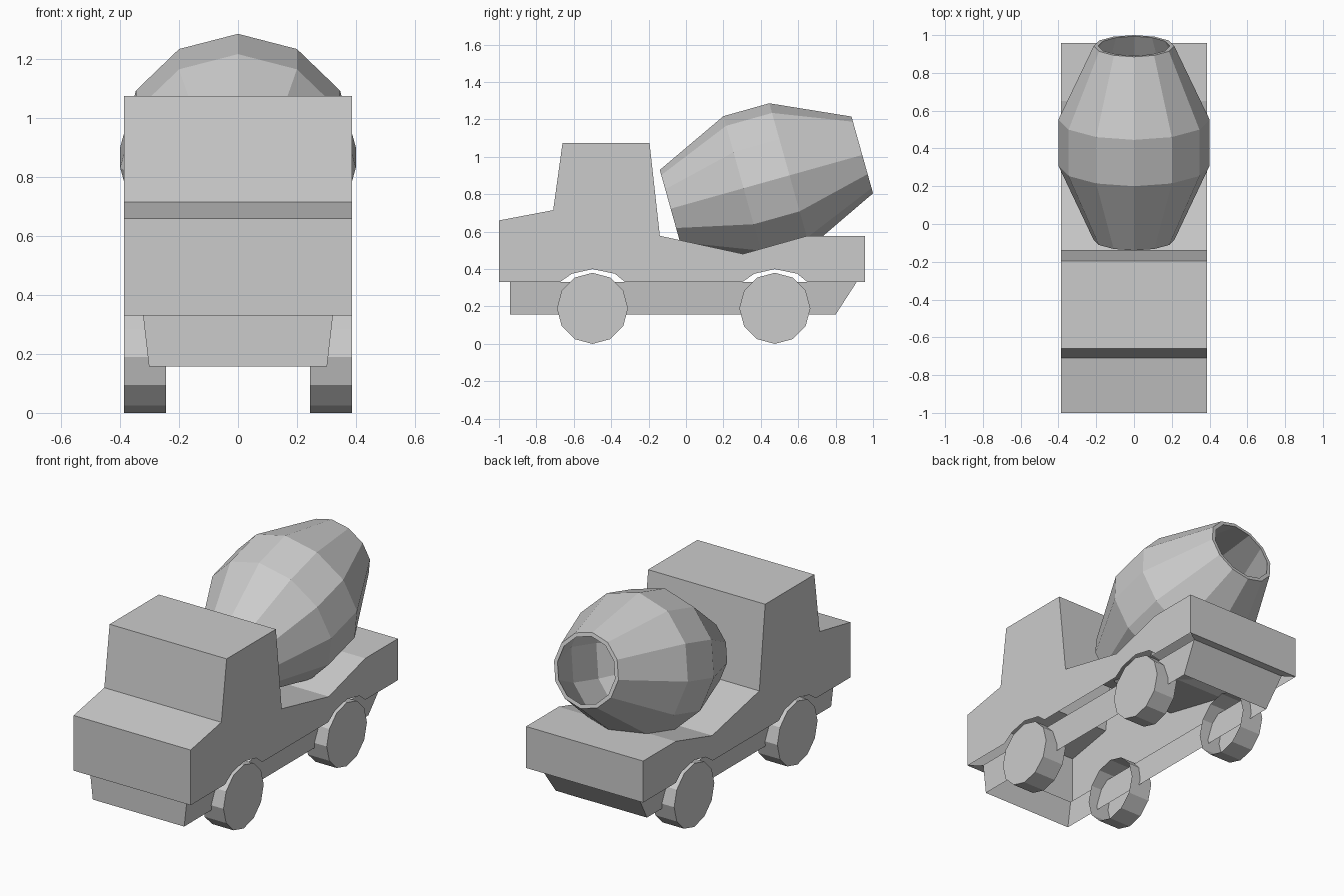
import bpy, bmesh
from math import sin, cos, pi
from mathutils import Vector

if "Cube" in bpy.data.objects:
    bpy.data.objects.remove(bpy.data.objects["Cube"])


def make(name, verts, faces):
    mesh = bpy.data.meshes.new(name)
    mesh.from_pydata(verts, [], faces)
    bm = bmesh.new()
    bm.from_mesh(mesh)
    bmesh.ops.recalc_face_normals(bm, faces=bm.faces)
    bm.to_mesh(mesh)
    bm.free()
    ob = bpy.data.objects.new(name, mesh)
    bpy.context.collection.objects.link(ob)
    return ob


def lathe(name, profile, origin, axis, up, sides=12):
    """Rings of (distance along axis, radius); radius 0 closes with a fan."""
    o, a, u = Vector(origin), Vector(axis).normalized(), Vector(up).normalized()
    w = a.cross(u)
    verts, rings, faces = [], [], []
    for s, r in profile:
        n = sides if r > 0 else 1
        rings.append([len(verts) + i % n for i in range(sides)])
        for i in range(n):
            t = 2 * pi * i / sides
            verts.append(o + a * s + (u * cos(t) + w * sin(t)) * r)
    for p, q in zip(rings, rings[1:]):
        for i in range(sides):
            j = (i + 1) % sides
            face = list(dict.fromkeys((p[i], p[j], q[j], q[i])))
            faces.append(face)
    return make(name, verts, faces)


# Body: hollow side profile (y, z), open underneath, with wheel arches
W = 0.387
upper = [(-1, .33), (-1, .66), (-.71, .715), (-.66, 1.075), (-.195, 1.075),
         (-.14, .578), (.305, .481), (.65, .578), (.958, .578), (.958, .33)]
arch = [(.175, .33), (.12, .375), (0, .4), (-.11, .375), (-.175, .33)]
axles = (.475, -.5)
lower = [(c + dy, z) for c in axles for dy, z in arch]
profile = upper + lower
n = len(profile)
verts = [(x, y, z) for x in (-W, W) for y, z in profile]
faces = [list(range(n)), list(range(n, 2 * n))]
faces += [(i, i + 1, n + i + 1, n + i) for i in range(len(upper) - 1)]
make("truck_body", verts, faces)

# Chassis: four walls, with lips joining the body at front and rear
section = [(-1, .33, W), (-.94, .33, .322), (-.94, .157, .302),
           (.8, .157, .302), (.912, .33, .322), (.958, .33, W)]
verts = [(s * x, y, z) for s in (-1, 1) for y, z, x in section]
faces = [(i, i + 1, i + 7, i + 6) for i in (0, 1, 3, 4)]
faces += [(1, 2, 3, 4), (7, 8, 9, 10)]
make("chassis", verts, faces)

# Wheels: capped outside, open inside
for label, y in zip(("rear", "front"), axles):
    for side, s in (("right", 1), ("left", -1)):
        lathe(f"{label}_{side}_wheel", [(0, .19), (.142, .19), (.142, 0)],
              (s * .245, y, .19), (s, 0, 0), (0, 0, 1))

# Mixer drum: tilted barrel with a thin wall and an open mouth
lathe("mixer_drum",
      [(0, 0), (0, .215), (.405, .4), (.66, .4), (1.064, .213),
       (1.064, .19), (.655, .375), (.41, .375), (.02, .19), (.02, 0)],
      (0, -.082, .723), (0, .963, .27), (0, -.27, .963))
